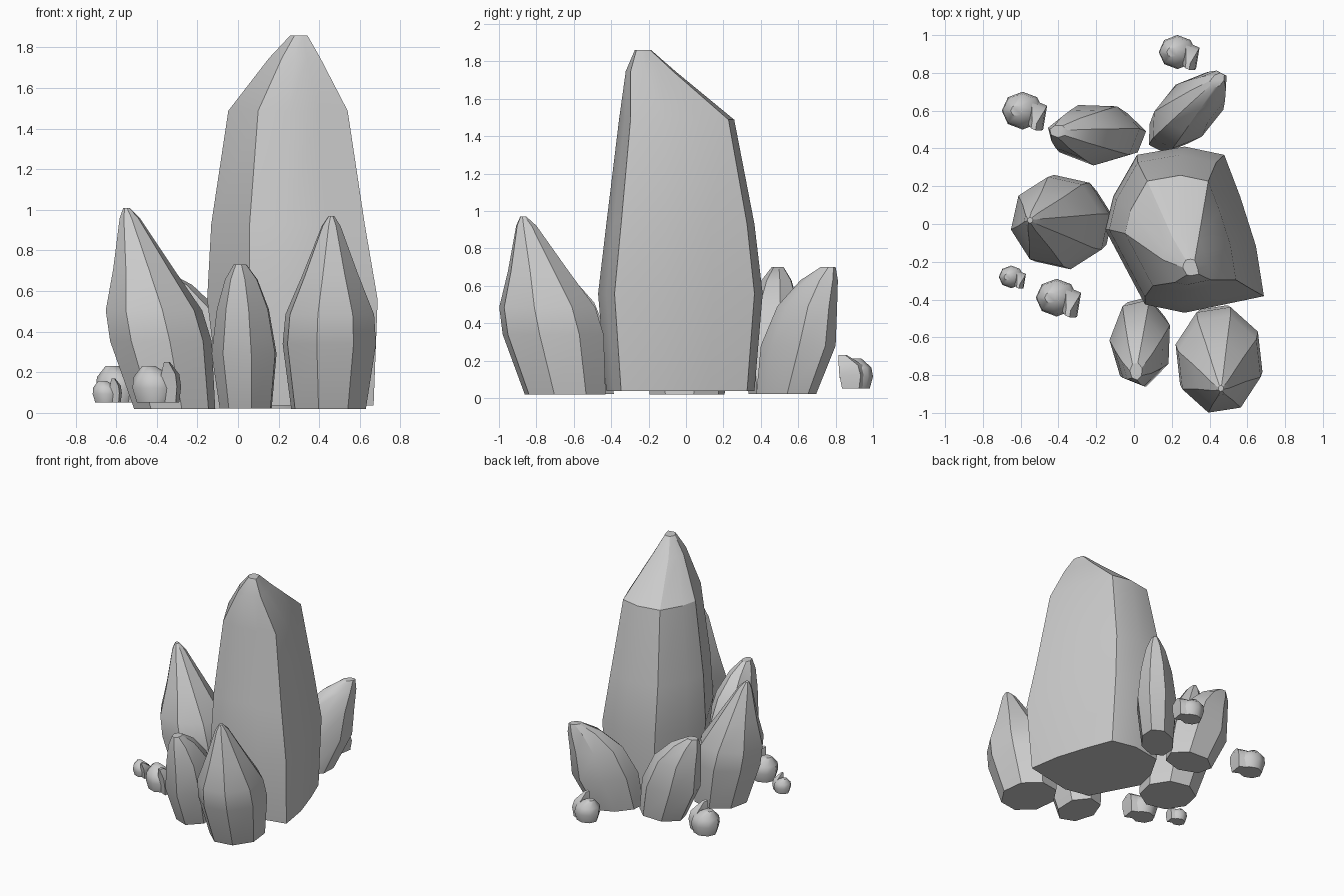
import bpy
import bmesh
from math import cos, sin, radians, tau

default = bpy.data.objects.get("Cube")
if default:
    bpy.data.objects.remove(default, do_unlink=True)

stone = bpy.data.materials.new("grey stone")
stone.use_nodes = True
stone.diffuse_color = (0.6, 0.6, 0.6, 1)
stone.node_tree.nodes["Principled BSDF"].inputs["Base Color"].default_value = stone.diffuse_color

# Each profile row: share of the height, share of the full girth, share of the lean
TOWER = [(0.02, 0.9, 0), (0.3, 1, 0), (0.5, 0.9, 0), (0.8, 0.7, 0.1), (0.94, 0.3, 0.8), (1, 0.1, 1)]
SPIKE = [(0.02, 0.8, -0.4), (0.35, 1, 0), (0.5, 0.95, 0.2), (0.7, 0.6, 0.5), (0.95, 0.2, 0.9), (1, 0.06, 1)]
BLUNT = [(0.03, 0.8, -0.4), (0.4, 1, 0), (0.7, 0.8, 0.3), (0.9, 0.5, 0.7), (1, 0.2, 1)]
PEBBLE = [(0, 0.8, 0), (0.4, 1, 0), (0.7, 0.9, 0.2), (1, 0.3, 1)]


def polygon(sides, turn=0, shear=0):
    """Regular polygon, turned in degrees, then sheared along y."""
    angles = [radians(turn) + tau * i / sides for i in range(sides)]
    return [(cos(a), sin(a) + shear * cos(a)) for a in angles]


def fit(values):
    """Stretch values to run from -1 to 1."""
    low, high = min(values), max(values)
    return [2 * (v - low) / (high - low) - 1 for v in values]


def rock(name, profile, outline, middle, half, peak, height, ground=0, bow=0, crease=32):
    """Loft an outline up a profile, leaning from the middle to the peak."""
    xs, ys = zip(*outline)
    outline = list(zip(fit(xs), fit(ys)))
    bm = bmesh.new()
    loops = []
    for rise, girth, lean in profile:
        cx = middle[0] + lean * (peak[0] - middle[0]) + bow * rise * rise * (1 - rise)
        cy = middle[1] + lean * (peak[1] - middle[1])
        loops.append([
            bm.verts.new((cx + girth * half[0] * u, cy + girth * half[1] * v, ground + rise * height))
            for u, v in outline
        ])
    for lower, upper in zip(loops, loops[1:]):
        for i in range(len(lower)):
            bm.faces.new((lower[i - 1], lower[i], upper[i], upper[i - 1]))
    bm.faces.new(loops[0][::-1])
    bm.faces.new(loops[-1])
    bmesh.ops.recalc_face_normals(bm, faces=bm.faces)
    mesh = bpy.data.meshes.new(name)
    bm.to_mesh(mesh)
    bm.free()
    mesh.materials.append(stone)
    obj = bpy.data.objects.new(name, mesh)
    bpy.context.collection.objects.link(obj)
    bpy.ops.object.select_all(action="DESELECT")
    obj.select_set(True)
    bpy.context.view_layer.objects.active = obj
    bpy.ops.object.shade_smooth_by_angle(angle=radians(crease))


# Tall central rock, its top sloping down to the back
tower_outline = [(-0.5, -0.9), (0, -1), (0.5, -0.9), (1, -0.8), (0.9, -0.2), (0.7, 0.4),
                 (0.5, 0.9), (0, 1), (-0.6, 0.9), (-0.9, 0.4), (-1, 0)]
rock("central_rock", TOWER, tower_outline, middle=(0.29, -0.03), half=(0.42, 0.44),
     peak=(0.3, -0.23), height=1.86, bow=-0.35)

# Two pointed rocks, at the side and at the front
rock("side_rock", SPIKE, polygon(8, turn=10), middle=(-0.38, 0.01), half=(0.25, 0.25),
     peak=(-0.55, 0.02), height=1.01)
rock("front_rock", SPIKE, polygon(8, turn=30), middle=(0.45, -0.71), half=(0.23, 0.27),
     peak=(0.46, -0.87), height=0.97)

# Three smaller blunt rocks leaning outwards
rock("small_front_rock", BLUNT, polygon(7, turn=-80), middle=(0.03, -0.63), half=(0.16, 0.23),
     peak=(0.01, -0.78), height=0.73)
rock("back_side_rock", BLUNT, polygon(7, turn=10), middle=(-0.2, 0.47), half=(0.23, 0.16),
     peak=(-0.4, 0.49), height=0.7)
rock("back_rock", BLUNT, polygon(8, turn=20, shear=0.5), middle=(0.29, 0.6), half=(0.19, 0.2),
     peak=(0.44, 0.76), height=0.7)

# Pebbles, each a rounded body with a chipped lump on one corner
pebbles = {"near": (-0.41, -0.39, 1), "side": (-0.65, -0.28, 0.6),
           "far": (-0.59, 0.6, 1), "back": (0.23, 0.91, 0.9)}
for label, (x, y, size) in pebbles.items():
    rock(label + "_pebble", PEBBLE, polygon(8), middle=(x, y), half=(0.11 * size, 0.1 * size),
         peak=(x - 0.03 * size, y), height=0.18 * size, ground=0.05, crease=45)
    rock(label + "_pebble_lump", PEBBLE, polygon(4, turn=30),
         middle=(x + 0.08 * size, y - 0.02 * size), half=(0.05 * size, 0.08 * size),
         peak=(x + 0.06 * size, y - 0.08 * size), height=0.2 * size, ground=0.05, crease=45)
